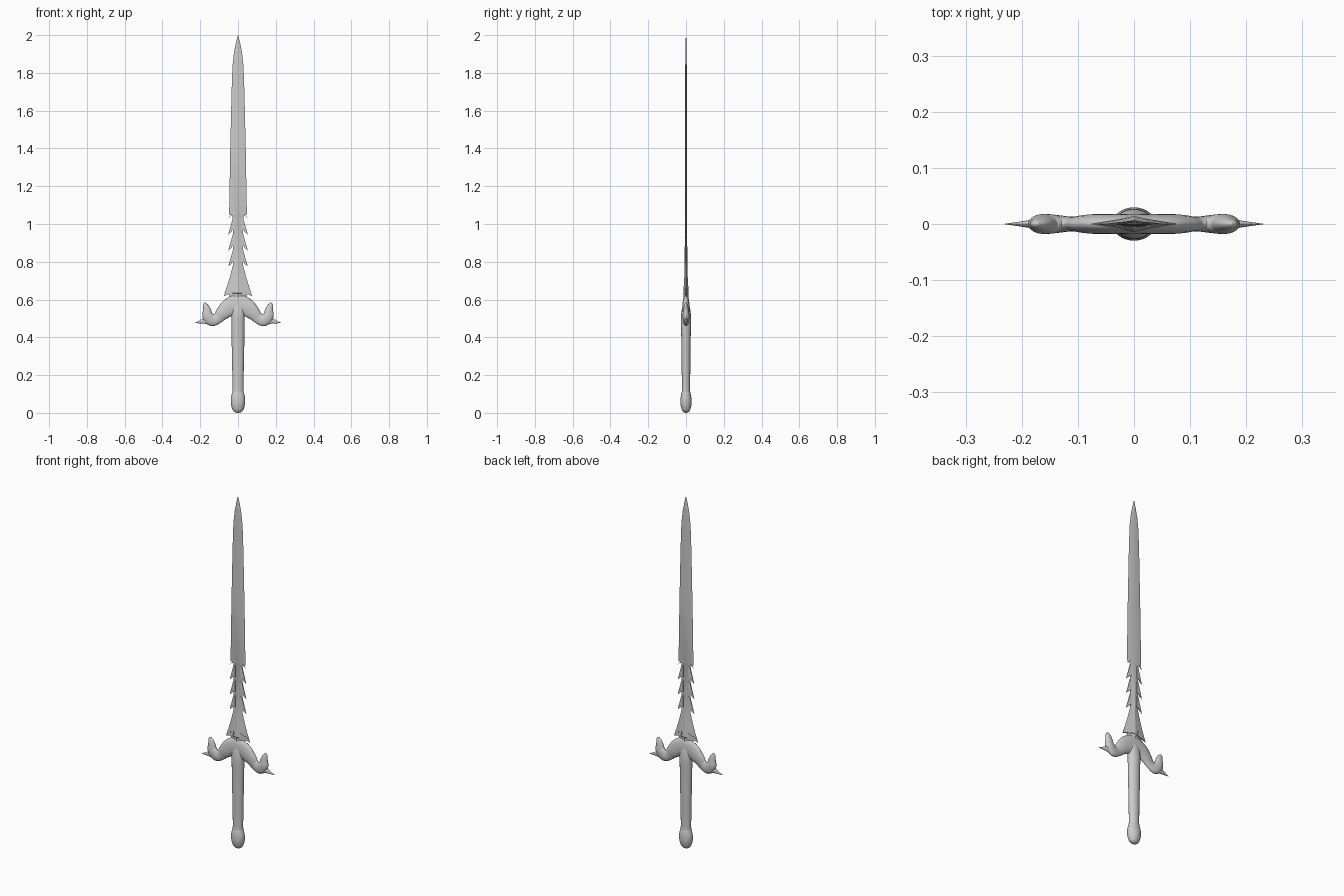
import bpy, math
from mathutils import Vector

if "Cube" in bpy.data.objects:
    bpy.data.objects.remove(bpy.data.objects["Cube"])


def make(name, verts, faces, smooth=None):
    me = bpy.data.meshes.new(name)
    me.from_pydata(verts, [], faces)
    ob = bpy.data.objects.new(name, me)
    bpy.context.collection.objects.link(ob)
    bpy.ops.object.select_all(action='DESELECT')
    ob.select_set(True)
    bpy.context.view_layer.objects.active = ob
    bpy.ops.object.mode_set(mode='EDIT')
    bpy.ops.mesh.select_all(action='SELECT')
    bpy.ops.mesh.normals_make_consistent(inside=False)
    bpy.ops.object.mode_set(mode='OBJECT')
    if smooth:
        bpy.ops.object.shade_smooth_by_angle(angle=math.radians(smooth))
    return ob


def mirror_x(ob):
    ob.modifiers.new("mirror", 'MIRROR').use_mirror_merge = False


def refine(pts, n):
    """Catmull-Rom interpolation of (x, z, in-plane radius, y radius) stations."""
    p = [Vector(q) for q in pts]
    out = []
    for i in range(len(p) - 1):
        a, b, c, d = p[max(i - 1, 0)], p[i], p[i + 1], p[min(i + 2, len(p) - 1)]
        for k in range(n):
            t = k / n
            out.append(0.5 * (2 * b + (c - a) * t + (2 * a - 5 * b + 4 * c - d) * t * t
                              + (3 * b - a - 3 * c + d) * t ** 3))
    return out + [p[-1]]


def sweep(name, pts, segs, n=1, smooth=40):
    """Elliptical section swept along a path in the xz plane."""
    p = refine(pts, n)
    verts, faces = [], []
    for i, q in enumerate(p):
        d = p[min(i + 1, len(p) - 1)] - p[max(i - 1, 0)]
        t = Vector((d[0], d[1])).normalized()
        for k in range(segs):
            a = 2 * math.pi * k / segs
            r = q[2] * math.cos(a)
            verts.append((q[0] - t.y * r, q[3] * math.sin(a), q[1] + t.x * r))
    for i in range(len(p) - 1):
        for k in range(segs):
            k2 = (k + 1) % segs
            faces.append((i * segs + k, i * segs + k2, (i + 1) * segs + k2, (i + 1) * segs + k))
    faces.append(tuple(range(segs)))
    faces.append(tuple(range(len(verts) - segs, len(verts))))
    return make(name, verts, faces, smooth)


# blade: diamond section, flared at the root and narrowed behind the barbs
blade = [(.58, .03, .012), (.632, .05, .014), (.634, .071, .014), (.67, .058, .012),
         (.72, .043, .009), (.78, .027, .007), (1.045, .028, .006), (1.05, .047, .006),
         (1.4, .041, .005), (1.7, .034, .005), (1.84, .029, .004), (1.91, .021, .0035),
         (1.96, .011, .0025), (2.0, .0005, .0005)]
sweep("blade", [(0, z, w, t) for z, w, t in blade], 4, smooth=20)


# barbs: thin hooked wedges pointing back toward the guard
def barb(name, z, tip, height):
    root = [(.015, z + height), (.026, z + height), (.04, z + height * .45), (tip, z),
            (.036, z + .013), (.03, z + .024), (.015, z + .024)]
    half = [.004, .003, .002, .0005, .002, .003, .004]
    n = len(root)
    verts = [(x, s * h, zz) for s in (-1, 1) for (x, zz), h in zip(root, half)]
    faces = [tuple(range(n)), tuple(range(n, 2 * n))]
    faces += [(i, (i + 1) % n, n + (i + 1) % n, n + i) for i in range(n)]
    mirror_x(make(name, verts, faces))


for i, z in enumerate((.775, .86, .945, 1.03)):
    barb(f"barb_{i + 1}", z, .052, .09 if i < 3 else .03)

# points at the foot of the blade flare
flare = [(.02, .66), (.068, .64), (.075, .618), (.055, .627), (.02, .63)]
v = [(x, s * (.013 * (1 - x / .08)), z) for s in (-1, 1) for x, z in flare]
f = [tuple(range(5)), tuple(range(5, 10))]
f += [(i, (i + 1) % 5, 5 + (i + 1) % 5, 5 + i) for i in range(5)]
mirror_x(make("flare_point", v, f))

# guard: arched bar with S-shaped ends turning upward
half = [(.045, .558, .049, .018), (.08, .53, .038, .017), (.107, .502, .029, .013),
        (.137, .491, .032, .016), (.16, .513, .029, .018), (.165, .545, .021, .014),
        (.172, .57, .014, .009), (.174, .581, .006, .005), (.175, .584, .001, .001)]
guard = [(-x, z, a, b) for x, z, a, b in reversed(half)] + [(0, .572, .055, .018)] + half
sweep("guard", guard, 20, n=5, smooth=60)

# side spikes
mirror_x(sweep("guard_spike", [(.15, .491, .024, .012), (.18, .487, .015, .008),
                               (.205, .481, .007, .004), (.23, .476, .0005, .0005)], 12))

# grip and pommel
hilt = [(0, .0, .002, .002), (0, .005, .018, .014), (0, .018, .029, .023),
        (0, .045, .037, .029), (0, .075, .038, .029), (0, .1, .033, .025),
        (0, .125, .029, .022), (0, .25, .031, .023), (0, .4, .034, .025),
        (0, .5, .035, .027), (0, .545, .034, .023), (0, .58, .026, .016), (0, .61, .01, .008)]
sweep("grip_and_pommel", hilt, 28, n=4, smooth=60)
